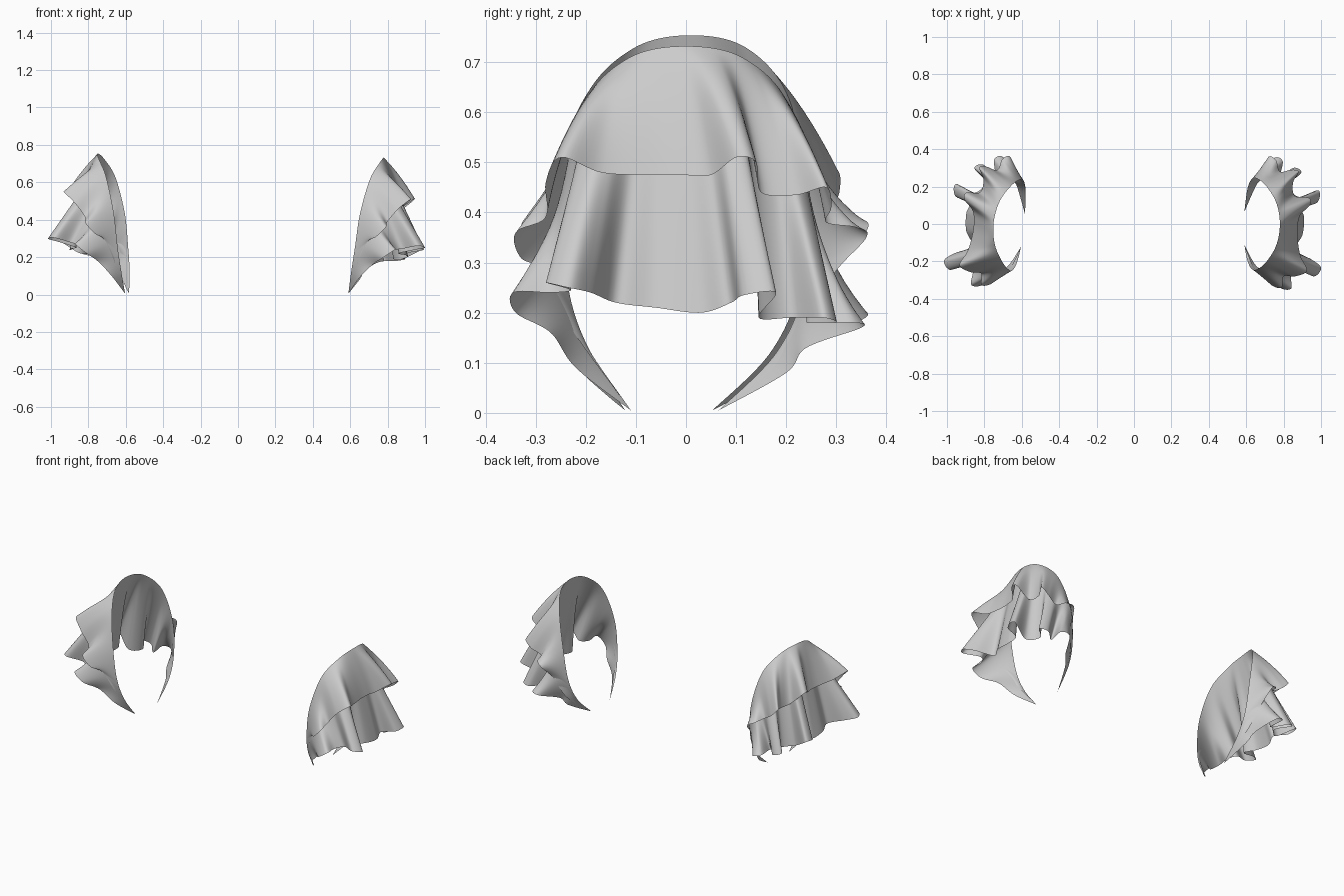
import bpy, math
from mathutils import Vector

COLS, ROWS = 180, 16

# Armhole seam, from front tip over the shoulder to back tip
armhole = [(.59, -.11, .005), (.605, -.19, .12), (.625, -.235, .25), (.652, -.245, .43),
           (.705, -.205, .615), (.76, -.115, .708), (.78, 0, .732), (.76, .115, .708),
           (.705, .205, .615), (.652, .245, .43), (.625, .235, .25), (.605, .18, .12),
           (.59, .065, .005)]

# Hem of the short top ruffle
upper_hem = [(.59, -.11, .005), (.64, -.23, .17), (.69, -.28, .28), (.74, -.33, .31),
             (.79, -.34, .36), (.80, -.28, .39), (.86, -.28, .46), (.925, -.25, .51),
             (.89, -.17, .48), (.875, -.08, .475), (.875, -.01, .475), (.89, .05, .475),
             (.94, .10, .51), (.935, .14, .50), (.86, .15, .44), (.85, .22, .435),
             (.88, .28, .45), (.84, .29, .41), (.78, .28, .38), (.76, .34, .37),
             (.72, .36, .35), (.69, .29, .27), (.64, .23, .14), (.59, .065, .005)]

# Hem of the long under ruffle
lower_hem = [(.59, -.11, .005), (.65, -.22, .09), (.72, -.27, .16), (.78, -.34, .20),
             (.84, -.345, .24), (.84, -.27, .24), (.88, -.23, .245), (.96, -.28, .26),
             (1.0, -.235, .25), (.95, -.19, .24), (.86, -.14, .22), (.90, -.06, .21),
             (.91, .03, .20), (.90, .09, .22), (.98, .115, .235), (.985, .18, .24),
             (.88, .145, .19), (.83, .21, .19), (.895, .275, .19), (.85, .30, .18),
             (.78, .24, .18), (.795, .335, .18), (.745, .35, .17), (.68, .24, .13),
             (.65, .20, .08), (.59, .065, .005)]


def spline(pts, f):
    """Catmull-Rom point at fraction f along the list."""
    n = len(pts) - 1
    x = min(max(f, 0), 1) * n
    i = min(int(x), n - 1)
    t = x - i
    p0, p1, p2, p3 = (Vector(pts[min(max(i + k, 0), n)]) for k in (-1, 0, 1, 2))
    return 0.5 * (2 * p1 + (p2 - p0) * t + (2 * p0 - 5 * p1 + 4 * p2 - p3) * t * t
                  + (3 * p1 - p0 - 3 * p2 + p3) * t ** 3)


def left_pose(p):
    """Mirror to the other arm, slightly turned and tilted."""
    c, s = math.cos(.12), math.sin(.12)
    dx, y = p.x - .69, p.y
    x = .69 + dx * c - y * s - .04 * p.z
    return Vector((-x, dx * s + y * c, p.z + .12 * max(p.x - .6, 0)))


def ruffle(name, hem, bulge, left):
    """Cloth lofted from the armhole to a wavy hem; folds deepen toward the hem."""
    hems = [spline(hem, i / COLS) for i in range(COLS + 1)]
    verts, faces = [], []
    for i in range(COLS + 1):
        u = 2 * i / COLS - 1
        a = spline(armhole, (.55 * u + .45 * u ** 3 + 1) / 2)
        w = min(14, i, COLS - i)
        mean = sum(hems[i - w:i + w + 1], Vector()) / (2 * w + 1)
        for j in range(ROWS + 1):
            s = j / ROWS
            p = a + (mean - a) * s + (hems[i] - mean) * s ** 1.35
            p.z += bulge * (mean - a).length * 4 * s * (1 - s)
            verts.append(left_pose(p) if left else p)
    for i in range(COLS):
        for j in range(ROWS):
            k = i * (ROWS + 1) + j
            q = (k, k + 1, k + ROWS + 2, k + ROWS + 1)
            faces.append(q[::-1] if left else q)
    me = bpy.data.meshes.new(name)
    me.from_pydata(verts, [], faces)
    me.shade_smooth()
    ob = bpy.data.objects.new(name, me)
    bpy.context.collection.objects.link(ob)


# Two layered ruffle sleeves
for side, left in (("right", False), ("left", True)):
    ruffle(side + "_sleeve_top_ruffle", upper_hem, .08, left)
    ruffle(side + "_sleeve_under_ruffle", lower_hem, .02, left)
